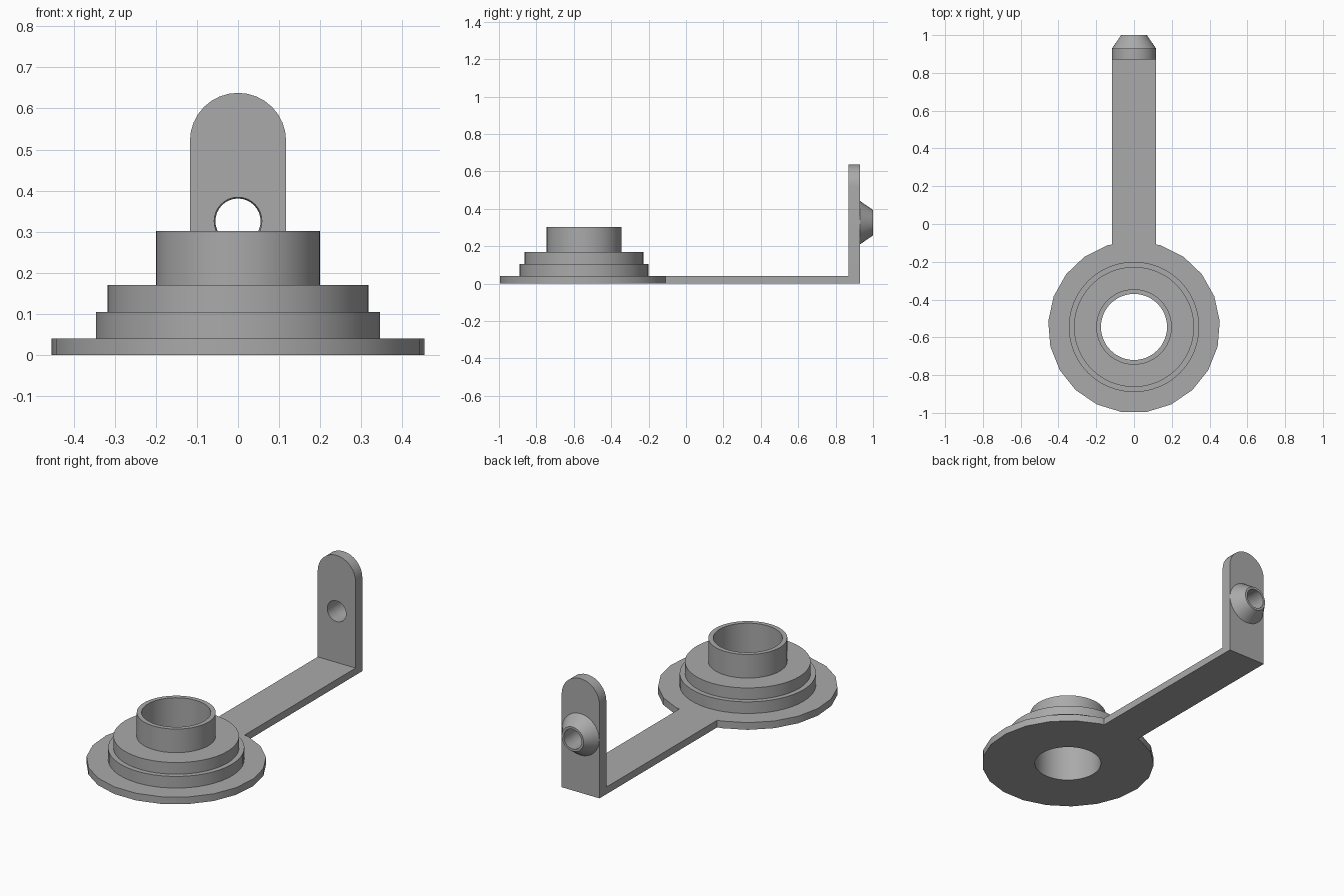
import bpy, bmesh, math
from mathutils import Matrix

if "Cube" in bpy.data.objects:
    bpy.data.objects.remove(bpy.data.objects["Cube"])

# One grey for the whole bracket
grey = bpy.data.materials.new("mid_grey")
grey.use_nodes = True
colour = (0.4, 0.4, 0.4, 1)
grey.diffuse_color = colour
grey.node_tree.nodes["Principled BSDF"].inputs["Base Color"].default_value = colour

HUB_Y = -0.545
HALF = 0.117        # half width of arm and upright
BASE_Z = 0.04
PLATE = (0.87, 0.93)
HOLE_Z = 0.326
# Local z points backward (+y), local y points up
BACKWARD = Matrix(((-1, 0, 0), (0, 0, 1), (0, 1, 0))).to_4x4()


def arc(r, n, start=0.0, end=360.0, cx=0.0, cy=0.0):
    """Points on an arc; the end point is left out for a full circle."""
    div = n if end - start >= 360 else n - 1
    angles = [math.radians(start + (end - start) * i / div) for i in range(n)]
    return [(cx + r * math.cos(a), cy + r * math.sin(a)) for a in angles]


def finish(name, bm, matrix):
    bmesh.ops.recalc_face_normals(bm, faces=bm.faces)
    bm.transform(matrix)
    bmesh.ops.recalc_face_normals(bm, faces=bm.faces)
    mesh = bpy.data.meshes.new(name)
    bm.to_mesh(mesh)
    bm.free()
    mesh.materials.append(grey)
    obj = bpy.data.objects.new(name, mesh)
    bpy.context.collection.objects.link(obj)
    bpy.ops.object.select_all(action='DESELECT')
    obj.select_set(True)
    bpy.context.view_layer.objects.active = obj
    bpy.ops.object.shade_smooth_by_angle(angle=math.radians(30))
    return obj


def plate(name, loops, depth, matrix=Matrix()):
    """Flat outline with a hole, extruded along local z."""
    bm = bmesh.new()
    edges = []
    for loop in loops:
        vs = [bm.verts.new((x, y, 0)) for x, y in loop]
        edges += [bm.edges.new((vs[i - 1], vs[i])) for i in range(len(vs))]
    bmesh.ops.triangle_fill(bm, edges=edges, use_beauty=True)
    ext = bmesh.ops.extrude_face_region(bm, geom=bm.faces[:], use_keep_orig=True)
    moved = [g for g in ext["geom"] if isinstance(g, bmesh.types.BMVert)]
    bmesh.ops.translate(bm, verts=moved, vec=(0, 0, depth))
    return finish(name, bm, matrix)


def ring(name, profile, sides, matrix):
    """Closed (radius, height) profile turned around local z."""
    bm = bmesh.new()
    rows = [[bm.verts.new((x, y, z)) for x, y in arc(r, sides)] for r, z in profile]
    for j in range(len(rows)):
        a, b = rows[j - 1], rows[j]
        for i in range(sides):
            bm.faces.new((a[i - 1], a[i], b[i], b[i - 1]))
    return finish(name, bm, matrix)


# Round flange and arm in one outline; the arm leaves at the rear of the disc
R = 0.455
disc = arc(R, 20, 108, 432 - 0.001)
disc = disc[:1] + disc[1:-1] + disc[-1:]
edge_y = R - (R - disc[0][1]) * HALF / abs(disc[0][0])
end_y = PLATE[0] - HUB_Y
outline = disc + [(HALF, edge_y), (HALF, end_y), (-HALF, end_y), (-HALF, edge_y)]
hub_place = Matrix.Translation((0, HUB_Y, 0))
plate("flange_and_arm", [outline, arc(0.175, 48)], BASE_Z, hub_place)

# Stepped hub with open bore
ring("stepped_hub",
     [(0.175, BASE_Z), (0.345, BASE_Z), (0.345, 0.105), (0.318, 0.105),
      (0.318, 0.17), (0.2, 0.17), (0.2, 0.302), (0.175, 0.302)], 48, hub_place)

# Upright plate with rounded top and screw hole
arch = [(-HALF, 0), (HALF, 0)] + arc(HALF, 17, 0, 180, cy=0.521)
plate("upright_plate", [arch, arc(0.058, 32, cy=HOLE_Z)], PLATE[1] - PLATE[0],
      Matrix.Translation((0, PLATE[0], 0)) @ BACKWARD)

# Conical boss behind the plate
ring("conical_boss",
     [(0.058, 0), (0.116, 0), (0.068, 0.07), (0.055, 0.07)], 32,
     Matrix.Translation((0, PLATE[1], HOLE_Z)) @ BACKWARD)
